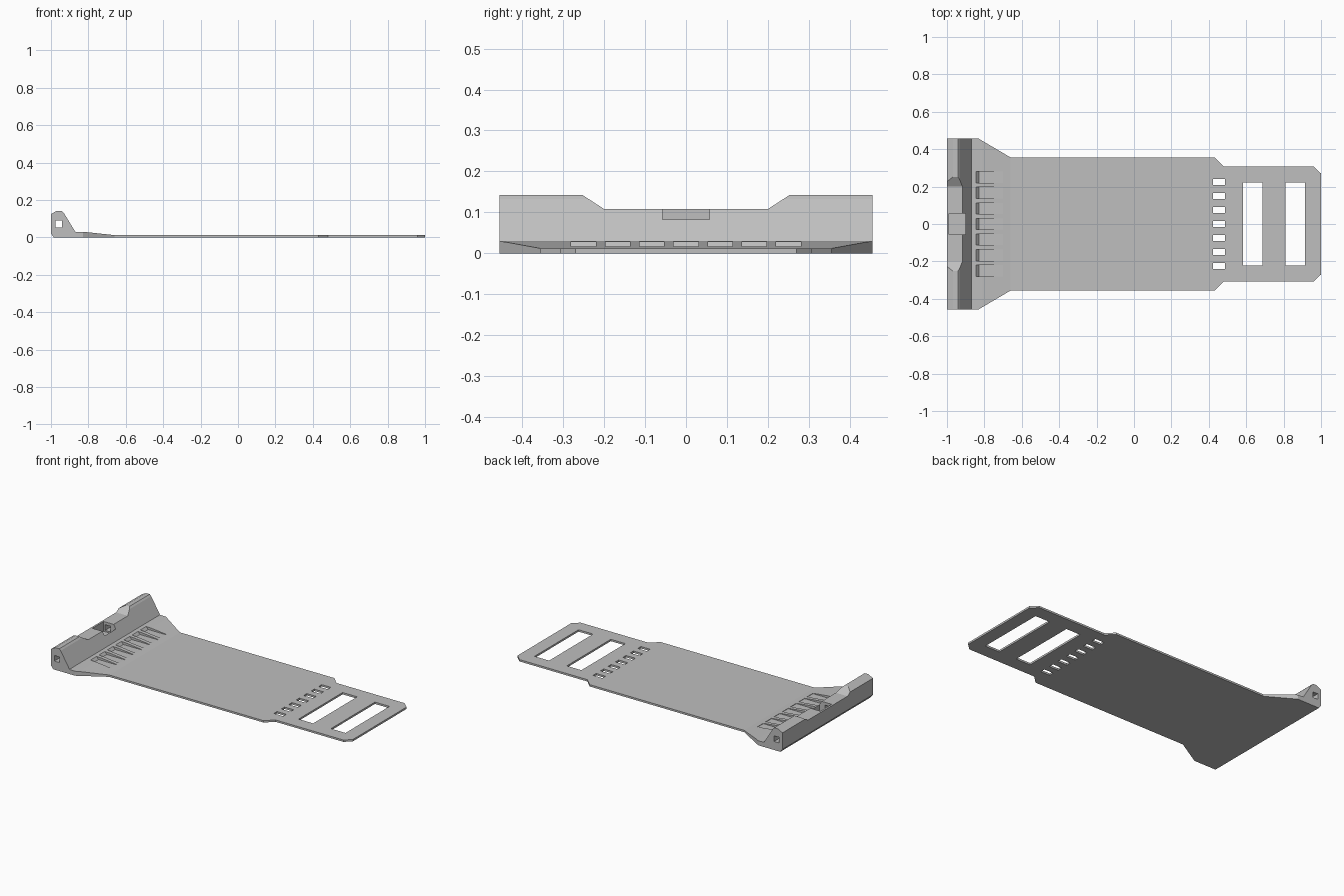
import bpy
import bmesh
from mathutils import Vector

old = bpy.data.objects.get("Cube")
if old:
    bpy.data.objects.remove(old, do_unlink=True)

grey = bpy.data.materials.new("plain grey")
grey.use_nodes = True
colour = (0.52, 0.52, 0.52, 1)
grey.diffuse_color = colour
grey.node_tree.nodes["Principled BSDF"].inputs["Base Color"].default_value = colour


def add_prism(bm, profile, axis, low, high):
    """Extrude a 2D profile along an axis; the profile uses the other two axes in order."""
    def point(a, b, depth):
        co = [a, b]
        co.insert("xyz".index(axis), depth)
        return Vector(co)
    bottom = [bm.verts.new(point(a, b, low)) for a, b in profile]
    top = [bm.verts.new(point(a, b, high)) for a, b in profile]
    bm.faces.new(bottom)
    bm.faces.new(top)
    count = len(profile)
    for i in range(count):
        j = (i + 1) % count
        bm.faces.new((bottom[i], bottom[j], top[j], top[i]))


def make_object(name, prisms):
    bm = bmesh.new()
    for prism in prisms:
        add_prism(bm, *prism)
    bmesh.ops.recalc_face_normals(bm, faces=bm.faces)
    mesh = bpy.data.meshes.new(name)
    bm.to_mesh(mesh)
    bm.free()
    mesh.materials.append(grey)
    obj = bpy.data.objects.new(name, mesh)
    bpy.context.collection.objects.link(obj)
    return obj


def rect(a0, a1, b0, b1):
    return [(a0, b0), (a1, b0), (a1, b1), (a0, b1)]


# Side section: raised ridge, ramp and thin plate
section = [(-0.985, 0), (1.1, 0), (1.1, 0.012), (-0.66, 0.012), (-0.81, 0.028),
           (-0.87, 0.03), (-0.932, 0.132), (-0.942, 0.142), (-0.968, 0.142),
           (-1, 0.125), (-1, 0.02)]
strap_plate = make_object("strap_plate", [(section, "y", -0.6, 0.6)])

# Plan outline, mirrored about the centre line
half = [(-1.1, 0.456), (-0.83, 0.456), (-0.66, 0.356), (0.43, 0.356),
        (0.48, 0.308), (0.96, 0.308), (1, 0.27)]
outline = half + [(x, -y) for x, y in reversed(half)]
plan = make_object("plan_outline", [(outline, "z", -0.1, 0.3)])

# Long strap slots and the row of small holes
holes = [(rect(x, x + 0.103, -0.222, 0.222), "z", -0.1, 0.1) for x in (0.583, 0.811)]
holes += [(rect(0.422, 0.487, i * 0.075 - 0.016, i * 0.075 + 0.016), "z", -0.1, 0.1)
          for i in range(-3, 4)]

# Grip grooves in the ramp, each with a slanted end wall
groove = [(-0.856, 0.042), (-0.83, 0.0135), (-0.7, 0.0135), (-0.7, 0.042)]
holes += [(groove, "y", i * 0.0835 - 0.03, i * 0.0835 + 0.03) for i in range(-3, 4)]
openings = make_object("openings", holes)

# Dip in the ridge, centre pocket and square pin channel
dip = [(-0.2, 0.108), (0.2, 0.108), (0.305, 0.176), (-0.305, 0.176)]
ridge_dip = make_object("ridge_dip", [(dip, "x", -1.1, -0.8)])
pocket = make_object("pocket", [(rect(-0.988, -0.902, -0.057, 0.057), "z", 0.045, 0.2)])
channel = make_object("pin_channel", [(rect(-0.977, -0.941, 0.054, 0.09), "y", -0.6, 0.6)])

# Cut the plate to shape
bpy.ops.object.select_all(action="DESELECT")
bpy.context.view_layer.objects.active = strap_plate
strap_plate.select_set(True)
for cutter, operation in ((plan, "INTERSECT"), (openings, "DIFFERENCE"),
                          (ridge_dip, "DIFFERENCE"), (pocket, "DIFFERENCE"),
                          (channel, "DIFFERENCE")):
    cutter.hide_render = True
    mod = strap_plate.modifiers.new(cutter.name, "BOOLEAN")
    mod.operation = operation
    mod.solver = "EXACT"
    mod.object = cutter
    bpy.ops.object.modifier_apply(modifier=mod.name)
    bpy.data.objects.remove(cutter, do_unlink=True)
